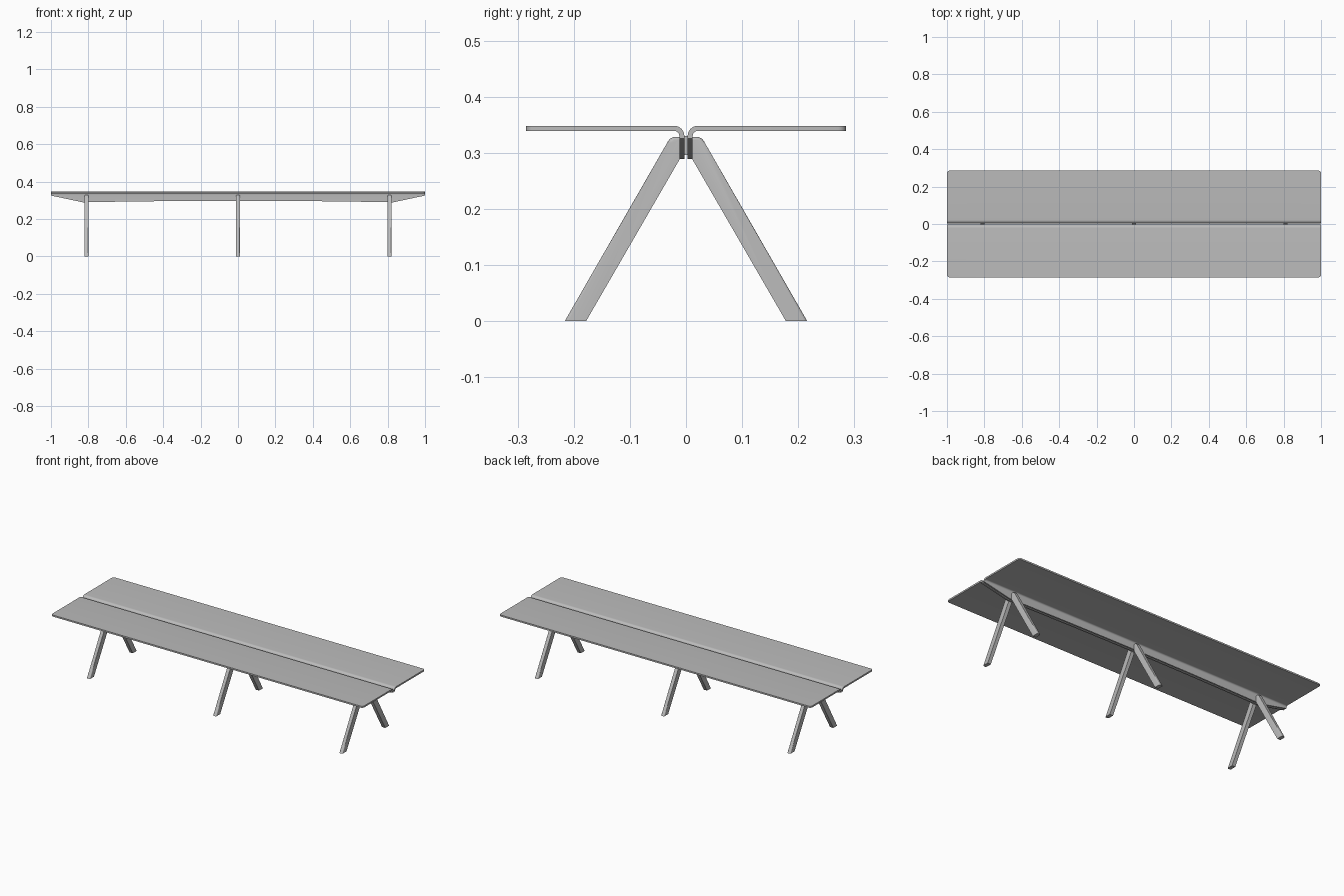
import bpy
import bmesh
import math

if "Cube" in bpy.data.objects:
    bpy.data.objects.remove(bpy.data.objects["Cube"])

grey = bpy.data.materials.new("satin_grey")
grey.use_nodes = True
colour = (0.5, 0.5, 0.5, 1)
grey.diffuse_color = colour
grey.node_tree.nodes["Principled BSDF"].inputs["Base Color"].default_value = colour


def finish(bm, name, smooth=True):
    bmesh.ops.recalc_face_normals(bm, faces=bm.faces)
    mesh = bpy.data.meshes.new(name)
    bm.to_mesh(mesh)
    bm.free()
    mesh.materials.append(grey)
    obj = bpy.data.objects.new(name, mesh)
    bpy.context.collection.objects.link(obj)
    bpy.ops.object.select_all(action='DESELECT')
    obj.select_set(True)
    bpy.context.view_layer.objects.active = obj
    if smooth:
        bpy.ops.object.shade_smooth_by_angle(angle=math.radians(35))
    return obj


def loft(sections):
    """Skin a row of matching closed sections, capping both ends."""
    bm = bmesh.new()
    rings = [[bm.verts.new(p) for p in s] for s in sections]
    for a, b in zip(rings, rings[1:]):
        for i in range(len(a)):
            j = (i + 1) % len(a)
            bm.faces.new((a[i], a[j], b[j], b[i]))
    bm.faces.new(rings[0])
    bm.faces.new(rings[-1])
    return bm, rings


def arc(cy, cz, r, start, end, n=8):
    angles = [math.radians(start + (end - start) * i / n) for i in range(n + 1)]
    return [(cy + r * math.cos(a), cz + r * math.sin(a)) for a in angles]


TOP, EDGE, SHEET, GAP = 0.348, 0.285, 0.009, 0.003
FLANGE_END = 0.83


def flange_bottom(x):
    # Shallow arch between the end legs, then a steep taper to the tips
    x = abs(x)
    if x > FLANGE_END:
        return 0.289 + 0.036 * (x - FLANGE_END) / (1 - FLANGE_END)
    return 0.297 - 0.008 * (x / FLANGE_END) ** 2


# Bent sheet tops with downturned centre flanges
stations = [-1] + [FLANGE_END * i / 8 for i in range(-8, 9)] + [1]
R = 0.018
for side, label in ((-1, "front"), (1, "back")):
    sections = []
    for x in stations:
        low = flange_bottom(x)
        profile = [(EDGE, TOP)]
        profile += arc(GAP + R, TOP - R, R, 90, 180)
        profile += [(GAP, low), (GAP + SHEET, low)]
        profile += arc(GAP + R, TOP - R, R - SHEET, 180, 90)
        profile += [(EDGE, TOP - SHEET)]
        sections.append([(x, side * y, z) for y, z in profile])
    bm, rings = loft(sections)
    corners = [bm.edges.get((r[0], r[-1])) for r in (rings[0], rings[-1])]
    bmesh.ops.bevel(bm, geom=corners, offset=0.014, segments=5,
                    profile=0.5, affect='EDGES')
    finish(bm, label + "_table_top")

# Splayed legs with rounded outer edges
HALF = 0.0105
outer = [(0.216, 0), (0.036, 0.3135), (0.033, 0.319), (0.029, 0.3245),
         (0.022, 0.328), (0.012, 0.328)]
inner = [(0.012, 0.287), (0.178, 0)]
for x, place in ((-0.81, "right"), (0, "middle"), (0.81, "left")):
    for side, label in ((-1, "front"), (1, "back")):
        bm, rings = loft([[(x + s * HALF, side * y, z) for y, z in outer + inner]
                          for s in (-1, 1)])
        rounded = [bm.edges.get((r[i], r[i + 1]))
                   for r in rings for i in range(len(outer) - 1)]
        bmesh.ops.bevel(bm, geom=rounded, offset=0.009, segments=5,
                        profile=0.5, affect='EDGES', clamp_overlap=True)
        finish(bm, f"{label}_{place}_leg")

    # Spacer block joining the two flanges
    bm = bmesh.new()
    bmesh.ops.create_cube(bm, size=1)
    bmesh.ops.scale(bm, vec=(2 * HALF, 2 * GAP, 0.034), verts=bm.verts)
    bmesh.ops.translate(bm, vec=(x, 0, 0.313), verts=bm.verts)
    finish(bm, place + "_spacer", smooth=False)
